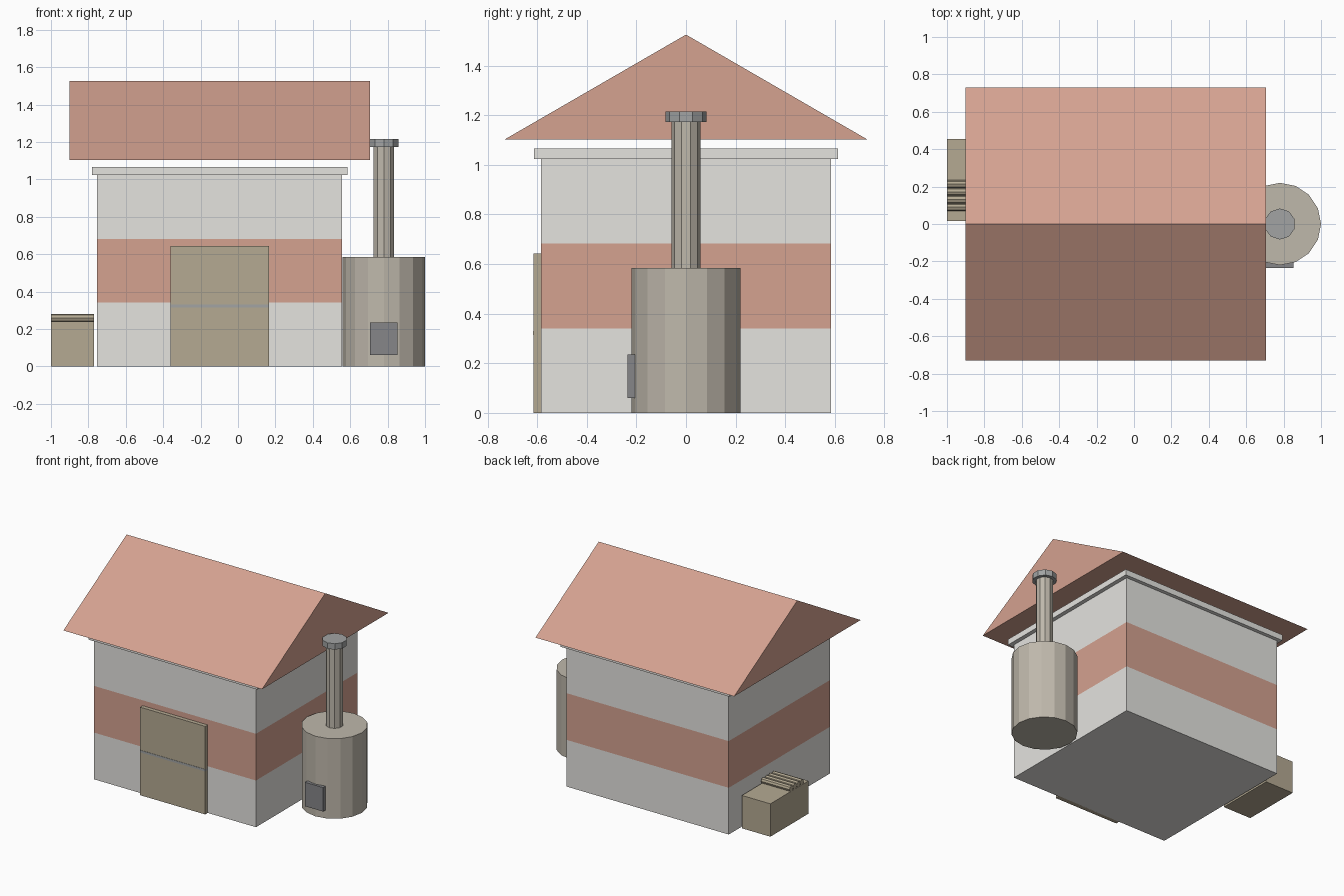
import bpy, bmesh

if "Cube" in bpy.data.objects:
    bpy.data.objects.remove(bpy.data.objects["Cube"])


def material(name, rgb):
    m = bpy.data.materials.new(name)
    m.diffuse_color = (*rgb, 1)
    m.use_nodes = True
    m.node_tree.nodes["Principled BSDF"].inputs["Base Color"].default_value = m.diffuse_color
    return m


PLASTER = material("plaster", (0.78, 0.77, 0.74))
CLAY = material("clay", (0.66, 0.36, 0.28))
WOOD = material("wood", (0.46, 0.40, 0.29))
STONE = material("stone", (0.52, 0.48, 0.41))
IRON = material("iron", (0.24, 0.24, 0.25))
STEEL = material("steel", (0.36, 0.37, 0.37))


def box(name, x, y, z, mat):
    """Box from (min, max) pairs."""
    bpy.ops.mesh.primitive_cube_add(size=1, location=[sum(r) / 2 for r in (x, y, z)])
    o = bpy.context.object
    o.name = name
    o.scale = [r[1] - r[0] for r in (x, y, z)]
    bpy.ops.object.transform_apply(location=False, rotation=False, scale=True)
    o.data.materials.append(mat)
    return o


def cylinder(name, sides, radius, depth, centre, mat, rotation=(0, 0, 0)):
    bpy.ops.mesh.primitive_cylinder_add(vertices=sides, radius=radius, depth=depth,
                                        location=centre, rotation=rotation)
    o = bpy.context.object
    o.name = name
    o.data.materials.append(mat)
    return o


# Walls: three stacked bands, then the cornice
WX, WY = (-0.755, 0.555), (-0.585, 0.585)
for name, z0, mat in (("wall_lower", 0, PLASTER), ("wall_band", 0.341, CLAY),
                      ("wall_upper", 0.682, PLASTER)):
    box(name, WX, WY, (z0, z0 + 0.341), mat)
box("cornice", (-0.78, 0.585), (-0.612, 0.612), (1.023, 1.066), PLASTER)

# Gable roof: triangle profile extruded along x
bm = bmesh.new()
profile = [bm.verts.new((-0.9, y, z)) for y, z in ((-0.73, 1.103), (0.73, 1.103), (0, 1.525))]
face = bm.faces.new(profile)
ext = bmesh.ops.extrude_face_region(bm, geom=[face], use_keep_orig=True)
bmesh.ops.translate(bm, vec=(1.605, 0, 0),
                    verts=[v for v in ext["geom"] if isinstance(v, bmesh.types.BMVert)])
bmesh.ops.recalc_face_normals(bm, faces=bm.faces)
mesh = bpy.data.meshes.new("roof")
bm.to_mesh(mesh)
bm.free()
mesh.materials.append(CLAY)
bpy.context.collection.objects.link(bpy.data.objects.new("roof", mesh))

# Front door with a thin crossbar
box("door", (-0.36, 0.165), (-0.614, -0.58), (0, 0.643), WOOD)
box("door_bar", (-0.36, 0.165), (-0.616, -0.59), (0.314, 0.33), STEEL)

# Round furnace with chimney pipe, cap and hatch
cylinder("furnace", 16, 0.22, 0.585, (0.78, 0, 0.2925), STONE)
cylinder("chimney", 10, 0.058, 0.6, (0.78, 0, 0.875), STONE)
cylinder("chimney_cap", 10, 0.083, 0.043, (0.78, 0, 1.1935), STEEL)
box("furnace_hatch", (0.705, 0.852), (-0.235, -0.205), (0.06, 0.235), IRON)

# Wooden crate with four logs lying on top
box("crate", (-1.0, -0.77), (0.015, 0.455), (0, 0.24), WOOD)
for i in range(4):
    cylinder(f"log_{i + 1}", 8, 0.021, 0.23, (-0.885, 0.09 + 0.041 * i, 0.259), WOOD,
             rotation=(0, 1.5708, 0))
